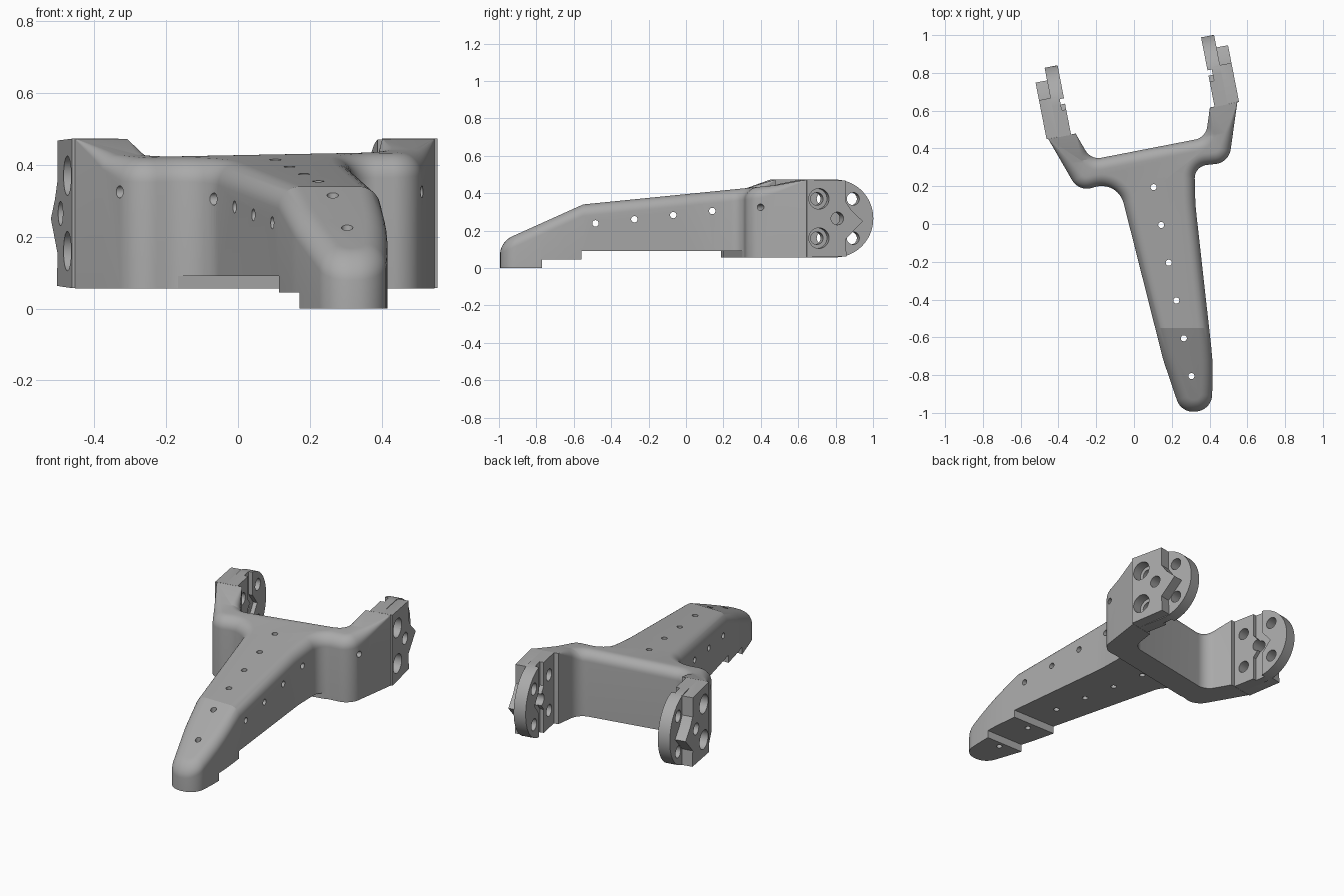
import bpy, bmesh, math
from mathutils import Vector, Matrix

if "Cube" in bpy.data.objects:
    bpy.data.objects.remove(bpy.data.objects["Cube"])

# Fork frame: p runs across the ears, s runs toward the ear tips
FORK = Matrix.Translation((0.015, 0.71, 0)) @ Matrix.Rotation(math.radians(11), 4, "Z")
FORK_INV = FORK.inverted()
EAR_Z, EAR_R = 0.265, 0.208

grey = bpy.data.materials.new("matte grey")
grey.use_nodes = True
grey.diffuse_color = (0.4, 0.4, 0.4, 1)
grey.node_tree.nodes["Principled BSDF"].inputs["Base Color"].default_value = (0.4, 0.4, 0.4, 1)


def fork(p, s, z=0):
    return FORK @ Vector((p, s, z))


def make(name, bm):
    bmesh.ops.recalc_face_normals(bm, faces=bm.faces)
    mesh = bpy.data.meshes.new(name)
    bm.to_mesh(mesh)
    bm.free()
    mesh.materials.append(grey)
    ob = bpy.data.objects.new(name, mesh)
    bpy.context.collection.objects.link(ob)
    return ob


def skin(rings):
    """Closed solid through matching rings of points."""
    bm = bmesh.new()
    rows = [[bm.verts.new(c) for c in ring] for ring in rings]
    n = len(rows[0])
    for a, b in zip(rows, rows[1:]):
        for i in range(n):
            j = (i + 1) % n
            bm.faces.new((a[i], a[j], b[j], b[i]))
    bm.faces.new(rows[0])
    bm.faces.new(rows[-1])
    return bm


def rod(a, b, r, r2=None):
    """Round cutter from a to b."""
    a, b = Vector(a), Vector(b)
    d = b - a
    bm = bmesh.new()
    turn = d.to_track_quat("Z", "Y").to_matrix().to_4x4()
    bmesh.ops.create_cone(bm, cap_ends=True, segments=32, radius1=r, radius2=r2 or r,
                          depth=d.length, matrix=Matrix.Translation((a + b) / 2) @ turn)
    return make("cutter", bm)


def boolean(target, other, operation="DIFFERENCE"):
    other.hide_render = True
    mod = target.modifiers.new("cut", "BOOLEAN")
    mod.operation, mod.object, mod.solver = operation, other, "EXACT"
    bpy.context.view_layer.objects.active = target
    bpy.ops.object.modifier_apply(modifier=mod.name)
    bpy.data.objects.remove(other)


def finish(ob):
    bpy.ops.object.select_all(action="DESELECT")
    ob.select_set(True)
    bpy.context.view_layer.objects.active = ob
    bpy.ops.object.shade_smooth_by_angle(angle=math.radians(14))


def rounded(corners):
    """Polygon with a fillet radius at each corner."""
    out = []
    for i, (c, r) in enumerate(corners):
        u = (corners[i - 1][0] - c).normalized()
        v = (corners[(i + 1) % len(corners)][0] - c).normalized()
        if not r:
            out.append(c)
            continue
        half = u.angle(v) / 2
        centre = c + (u + v).normalized() * r / math.sin(half)
        start = c + u * r / math.tan(half) - centre
        sweep = math.pi - 2 * half
        sign = 1 if u.cross(v).z < 0 else -1
        n = max(3, math.ceil(sweep / math.radians(8)))
        out += [centre + Matrix.Rotation(sign * sweep * k / n, 3, "Z") @ start for k in range(n + 1)]
    return out


# Body: tongue, crossbar and two arms in one plan outline
W = lambda x, y: Vector((x, y, 0))
outline = rounded([
    (fork(-0.405, -0.47), 0.09), (W(-0.085, 0.23), 0.12), (W(0.155, -0.72), 0.7),
    (W(0.25, -1.0), 0.09), (W(0.41, -0.985), 0.09), (W(0.42, -0.75), 1.3),
    (W(0.325, 0.1), 1), (W(0.32, 0.305), 0.07), (fork(0.405, -0.47), 0.09),
    (fork(0.51, -0.165), 0), (fork(0.362, -0.165), 0), (fork(0.31, -0.317), 0.08),
    (fork(-0.31, -0.317), 0.08), (fork(-0.362, -0.165), 0), (fork(-0.51, -0.165), 0)])


def inward(i):
    c = outline[i]
    a = (c - outline[i - 1]).normalized()
    b = (outline[(i + 1) % len(outline)] - c).normalized()
    n = (a + b).normalized()
    return Vector((-n.y, n.x, 0)) / max(0.5, n.dot(b))


# Rounded top edge that fades out along the arms
STEPS = 9
rings = [outline]
for k in range(STEPS + 1):
    ang = math.pi / 2 * k / STEPS
    ring = []
    for i, c in enumerate(outline):
        fade = min(1, max(0.02, (-0.17 - (FORK_INV @ c).y) / 0.14))
        r = 0.062 * fade
        ring.append(c + inward(i) * r * (1 - math.cos(ang)) + Vector((0, 0, 1 - r * (1 - math.sin(ang)))))
    rings.append(ring)
bm = skin(rings)
bend = (FORK.to_3x3() @ Vector((0, 1, 0)))
for spot, normal in ((W(0, -0.55), Vector((0, 1, 0))), (fork(0, -0.312), bend)):
    bmesh.ops.bisect_plane(bm, geom=bm.verts[:] + bm.edges[:] + bm.faces[:], plane_co=spot, plane_no=normal)
for v in bm.verts:
    if v.co.z > 0.5:
        y, s = v.co.y, (FORK_INV @ v.co).y
        top = 0.34 + (0.1 if y > -0.55 else 0.45) * (y + 0.55)
        lift = min(1, max(0, (s + 0.312) / 0.147))
        v.co.z += top + (0.473 - top) * lift - 1
body = make("body", bm)

# Stepped underside
steps = [
    (0.045, [W(-1, -0.77), W(1, -0.77), W(1, -0.5), W(-1, -0.5)]),
    (0.09, [W(-1, -0.56), W(1, -0.56), fork(1, -0.465), fork(-1, -0.465)]),
    (0.056, [fork(-1, -0.5), fork(1, -0.5), fork(1, 0.5), fork(-1, 0.5)])]
for height, plan in steps:
    boolean(body, make("cutter", skin([[c + Vector((0, 0, z)) for c in plan] for z in (-0.2, height)])))

# Pin holes: down through the top, across the tongue, across the crossbar
for i in range(6):
    x, y = 0.104 + 0.04 * i, 0.195 - 0.2 * i
    boolean(body, rod((x, y, -0.1), (x, y, 0.7), 0.016))
for i in range(4):
    y, z = 0.14 - 0.208 * i, 0.305 - 0.022 * i
    boolean(body, rod((-0.6, y, z), (0.6, y, z), 0.017))
boolean(body, rod(fork(-0.7, -0.4, 0.325), fork(0.7, -0.4, 0.325), 0.017))
finish(body)


def slab(name, side, profile, p0, p1):
    """Profile in (s, height) pulled across the ear thickness."""
    return make(name, skin([[fork(side * p, s, EAR_Z + h) for s, h in profile] for p in (p0, p1)]))


arc = [(EAR_R * math.cos(a), EAR_R * math.sin(a))
       for a in (math.pi * (k / 36 - 0.5) for k in range(37))]
plate = [(-0.167, -EAR_R)] + arc + [(-0.167, EAR_R)]
pad = [(-0.165, -EAR_R), (0.05, -0.202), (0.045, -0.11), (0.075, -0.08), (0.14, -0.015),
       (0.08, 0.04), (0.045, 0.09), (0.045, 0.203), (-0.165, EAR_R)]
groove = [(-0.03, -0.3), (0.03, -0.3), (0.03, -0.07), (0.09, 0), (0.03, 0.07), (0.03, 0.3),
          (-0.03, 0.3), (-0.03, 0.07), (0.03, 0), (-0.03, -0.07)]

# Ears: round plate, outer pad with pointed lug, inner groove and bolt holes
for side, label in ((1, "left"), (-1, "right")):
    ear = slab(label + "_ear", side, plate, 0.387, 0.457)
    outer = slab("pad", side, pad, 0.44, 0.519)
    boolean(ear, outer, "UNION")
    boolean(ear, slab("cutter", side, groove, 0.35, 0.41))
    holes = [(0, 0)] + [(s, h) for s in (-0.1, 0.098) for h in (-0.105, 0.105)]
    for s, h in holes:
        z = EAR_Z + h
        boolean(ear, rod(fork(side * 0.3, s, z), fork(side * 0.6, s, z), 0.034))
        if s < 0:
            boolean(ear, rod(fork(side * 0.46, s, z), fork(side * 0.6, s, z), 0.055))
    finish(ear)
